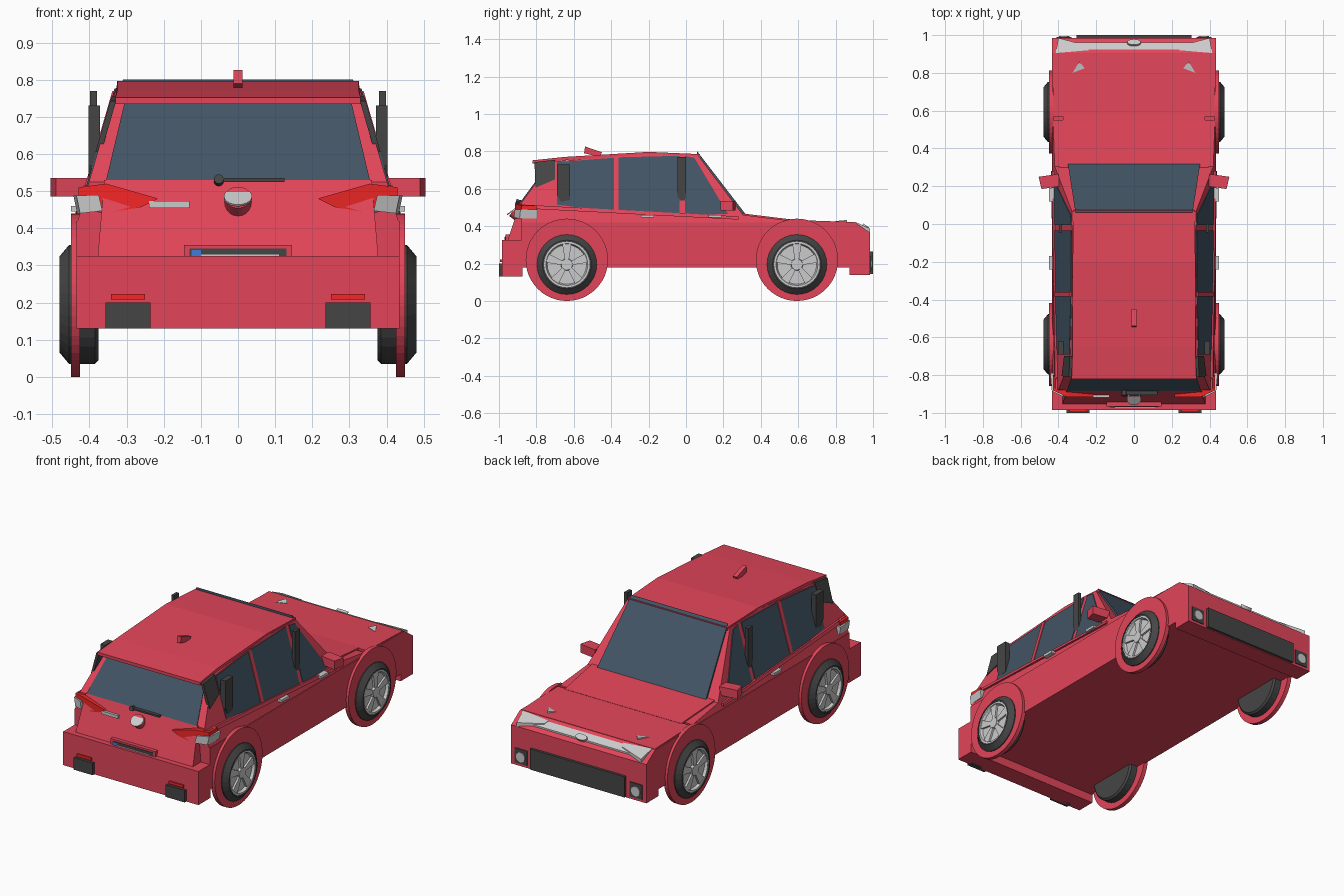
import bpy, bmesh
from math import sin, cos, pi
from mathutils import Vector, Matrix

if "Cube" in bpy.data.objects:
    bpy.data.objects.remove(bpy.data.objects["Cube"])


def material(name, rgb):
    m = bpy.data.materials.new(name)
    m.diffuse_color = (*rgb, 1)
    m.use_nodes = True
    m.node_tree.nodes["Principled BSDF"].inputs["Base Color"].default_value = m.diffuse_color
    return m


RED = material("paint", (0.76, 0.06, 0.10))
GLASS = material("glass", (0.055, 0.09, 0.13))
BLACK = material("rubber", (0.06, 0.06, 0.06))
LAMP = material("lamp_red", (0.9, 0.02, 0.02))
SILVER = material("silver", (0.75, 0.75, 0.76))
BLUE = material("blue", (0.05, 0.2, 0.7))


def finish(name, bm, mat, mirror=False):
    bmesh.ops.recalc_face_normals(bm, faces=bm.faces)
    me = bpy.data.meshes.new(name)
    bm.to_mesh(me)
    bm.free()
    ob = bpy.data.objects.new(name, me)
    bpy.context.collection.objects.link(ob)
    me.materials.append(mat)
    if mirror:
        ob.modifiers.new("mirror", 'MIRROR').use_mirror_merge = False
    return ob


def solid(name, a, b, mat, mirror=False):
    """Closed solid between two matching loops of points."""
    bm = bmesh.new()
    va, vb = [bm.verts.new(p) for p in a], [bm.verts.new(p) for p in b]
    bm.faces.new(va)
    bm.faces.new(vb[::-1])
    for i in range(len(a)):
        j = (i + 1) % len(a)
        bm.faces.new((va[i], vb[i], vb[j], va[j]))
    return finish(name, bm, mat, mirror)


def box(name, x, y, z, mat, mirror=False):
    q = [(x[0], y[0]), (x[1], y[0]), (x[1], y[1]), (x[0], y[1])]
    return solid(name, [(*p, z[0]) for p in q], [(*p, z[1]) for p in q], mat, mirror)


def profile(name, yz, x0, x1, mat, mirror=False):
    return solid(name, [(x0, *p) for p in yz], [(x1, *p) for p in yz], mat, mirror)


def ribbon(name, secs, thick, mat):
    """Sheet across the car; sections are (half width, y, z)."""
    top = list(secs) + [(w, y, z - thick) for w, y, z in reversed(secs)]
    return solid(name, top, [(-w, y, z) for w, y, z in top], mat)


def side_x(z):
    return 0.42 - (z - 0.46) * 0.29


def panel(name, yz, out, mat):
    """Plate lying on the sloping cabin side, on both sides."""
    return solid(name, [(side_x(z) + out, y, z) for y, z in yz],
                 [(side_x(z) - 0.01, y, z) for y, z in yz], mat, True)


def lathe(name, rx, y, z, mat, seg=32):
    bm = bmesh.new()
    rings = [[bm.verts.new((x, y + r * cos(2 * pi * k / seg), z + r * sin(2 * pi * k / seg)))
              for k in range(seg)] for r, x in rx]
    for a, b in zip(rings, rings[1:]):
        for k in range(seg):
            j = (k + 1) % seg
            bm.faces.new((a[k], a[j], b[j], b[k]))
    bm.faces.new(rings[0])
    bm.faces.new(rings[-1])
    return finish(name, bm, mat, True)


def disc(name, loc, r, depth, direction, mat, mirror=False, sx=1):
    bm = bmesh.new()
    rot = Vector(direction).to_track_quat('Z', 'Y').to_matrix().to_4x4()
    bmesh.ops.create_cone(bm, cap_ends=True, segments=20, radius1=r, radius2=r, depth=depth,
                          matrix=Matrix.Translation(loc) @ Matrix.Diagonal((sx, 1, 1, 1)) @ rot)
    return finish(name, bm, mat, mirror)


# Lower body and bumpers
box("lower_body", (-0.435, 0.435), (-0.88, 0.90), (0.18, 0.42), RED)
box("rear_bumper", (-0.435, 0.435), (-0.985, -0.875), (0.13, 0.325), RED)
profile("front_bumper", [(0.875, 0.14), (0.985, 0.14), (0.985, 0.365), (0.905, 0.42), (0.875, 0.42)],
        -0.435, 0.435, RED)
ribbon("bonnet", [(0.43, 0.90, 0.422), (0.43, 0.57, 0.433)], 0.02, RED)
ribbon("cowl", [(0.375, 0.58, 0.434), (0.395, 0.30, 0.468)], 0.05, RED)

# Cabin with sloping sides
cabin = [(-0.88, 0.41), (-0.88, 0.525), (-0.72, 0.745), (-0.20, 0.787), (0.065, 0.778),
         (0.305, 0.46), (0.55, 0.43), (0.55, 0.41)]
solid("cabin", [(side_x(z), y, z) for y, z in cabin], [(-side_x(z), y, z) for y, z in cabin], RED)
ribbon("roof", [(0.32, 0.075, 0.785), (0.325, -0.20, 0.797), (0.325, -0.65, 0.77),
                (0.33, -0.82, 0.752)], 0.018, RED)
ribbon("windscreen", [(0.35, 0.318, 0.465), (0.31, 0.06, 0.80)], 0.03, GLASS)
ribbon("rear_window", [(0.355, -0.885, 0.53), (0.305, -0.73, 0.74)], 0.015, GLASS)
tail = [(0.36, -0.885, 0.53), (0.378, -0.955, 0.32), (0.378, -0.88, 0.32), (0.36, -0.86, 0.53)]
solid("tailgate", tail, [(-w, y, z) for w, y, z in tail], RED)

# Side glass and pillars
panel("front_side_window", [(-0.005, 0.46), (0.225, 0.465), (0.045, 0.765), (-0.005, 0.775)], 0.004, GLASS)
panel("middle_side_window", [(-0.36, 0.475), (-0.035, 0.46), (-0.035, 0.776), (-0.36, 0.768)], 0.004, GLASS)
panel("rear_side_window", [(-0.69, 0.515), (-0.385, 0.477), (-0.385, 0.766), (-0.69, 0.742)], 0.004, GLASS)
panel("spoiler_side", [(-0.81, 0.742), (-0.70, 0.755), (-0.70, 0.65), (-0.805, 0.605)], 0.006, BLACK)
panel("middle_pillar", [(-0.385, 0.48), (-0.36, 0.48), (-0.36, 0.77), (-0.385, 0.77)], 0.008, RED)
box("front_pillar_bar", (0.38, 0.398), (-0.045, 0.0), (0.46, 0.77), BLACK, True)
profile("rear_pillar_bar", [(-0.67, 0.53), (-0.62, 0.54), (-0.62, 0.73), (-0.69, 0.73), (-0.69, 0.57)],
        0.372, 0.403, BLACK, True)
panel("waist_strip", [(-0.87, 0.495), (-0.87, 0.515), (0.28, 0.452), (0.28, 0.435)], 0.012, RED)

# Wheels and arches
for label, y in (("rear", -0.637), ("front", 0.593)):
    lathe(label + "_arch", [(0.22, 0.425), (0.22, 0.45)], y, 0.22, RED, 48)
    lathe(label + "_tyre", [(0.15, 0.375), (0.16, 0.385), (0.16, 0.455), (0.13, 0.48),
                            (0.122, 0.48), (0.122, 0.455)], y, 0.195, BLACK)
    lathe(label + "_rim", [(0.124, 0.45), (0.124, 0.477), (0.112, 0.477), (0.105, 0.462)], y, 0.195, SILVER)
    lathe(label + "_hub", [(0.035, 0.45), (0.03, 0.476)], y, 0.195, SILVER, 16)
    for k in range(5):
        a = pi / 2 + 2 * pi * k / 5
        pts = [(y + r * cos(a + t), 0.195 + r * sin(a + t))
               for r, t in ((0.02, -0.5), (0.114, -0.22), (0.114, 0.22), (0.02, 0.5))]
        profile(label + "_spoke", pts, 0.455, 0.473, SILVER, True)

# Mirrors, door handles and roof fin
q = [(0.39, 0.20), (0.49, 0.185), (0.505, 0.25), (0.40, 0.265)]
solid("door_mirror", [(*p, 0.485) for p in q], [(*p, 0.535) for p in q], RED, True)
for y in (-0.205, 0.155):
    box("door_handle", (0.415, 0.45), (y - 0.035, y + 0.035), (0.445, 0.46), SILVER, True)
profile("roof_fin", [(-0.545, 0.79), (-0.46, 0.77), (-0.45, 0.795), (-0.54, 0.826)], -0.012, 0.012, RED)

# Tail lights
lens = [(0.215, 0.48), (0.26, 0.457), (0.365, 0.44), (0.43, 0.46), (0.43, 0.51), (0.355, 0.52)]
solid("tail_light", [(x, -0.915 + max(0, x - 0.36) * 0.5, z) for x, z in lens],
      [(x, -0.86 if x < 0.4 else -0.80, z) for x, z in lens], LAMP, True)
lens = [(0.365, 0.447), (0.425, 0.44), (0.435, 0.488), (0.375, 0.49)]
solid("reverse_light", [(x, -0.92 + (x - 0.365) * 0.5, z) for x, z in lens],
      [(x + 0.008, -0.79, z) for x, z in lens], SILVER, True)

# Tailgate details
box("trim_strip", (-0.24, -0.13), (-0.918, -0.90), (0.455, 0.473), SILVER)
disc("tailgate_boss", (0, -0.90, 0.465), 0.036, 0.06, (0, -0.8, 0.6), RED)
disc("boss_cap", (0, -0.926, 0.484), 0.038, 0.006, (0, -0.6, 0.8), SILVER)
disc("wiper_pivot", (-0.052, -0.89, 0.527), 0.013, 0.04, (0, -1, 0.3), BLACK)
box("wiper_arm", (-0.05, 0.125), (-0.905, -0.885), (0.525, 0.535), BLACK)
box("plate_frame", (-0.145, 0.145), (-0.965, -0.93), (0.32, 0.355), RED)
box("plate_recess", (-0.13, 0.13), (-0.968, -0.94), (0.32, 0.345), BLACK)
box("blank_plate", (-0.10, 0.11), (-0.971, -0.95), (0.32, 0.33), SILVER)
box("plate_band", (-0.125, -0.10), (-0.971, -0.95), (0.32, 0.342), BLUE)
box("rear_reflector", (0.25, 0.342), (-0.994, -0.98), (0.208, 0.223), LAMP, True)
box("exhaust_trim", (0.235, 0.357), (-1.0, -0.96), (0.13, 0.20), BLACK, True)

# Nose details
box("lower_grille", (-0.305, 0.305), (0.97, 1.0), (0.145, 0.265), BLACK)
disc("fog_light", (0.37, 0.985, 0.195), 0.028, 0.02, (0, 1, 0), SILVER, True)
box("fog_surround", (0.33, 0.41), (0.97, 0.99), (0.155, 0.24), BLACK, True)
q = [(0.24, 0.92), (0.415, 0.905), (0.40, 0.985), (0.25, 0.945)]
solid("headlight", [(*p, 0.365) for p in q],
      [(x, y, 0.425 - (y - 0.90) * 0.45) for x, y in q], SILVER, True)
ribbon("nose_strip", [(0.40, 0.925, 0.413), (0.40, 0.962, 0.39)], 0.015, SILVER)
disc("nose_boss", (0, 0.958, 0.395), 0.018, 0.02, (0, 0.6, 0.8), SILVER, sx=2)
q = [(0.26, 0.825), (0.325, 0.80), (0.29, 0.86)]
solid("washer_jet", [(*p, 0.41) for p in q],
      [(x, y, 0.427 + (y > 0.85) * 0.006) for x, y in q], SILVER, True)
